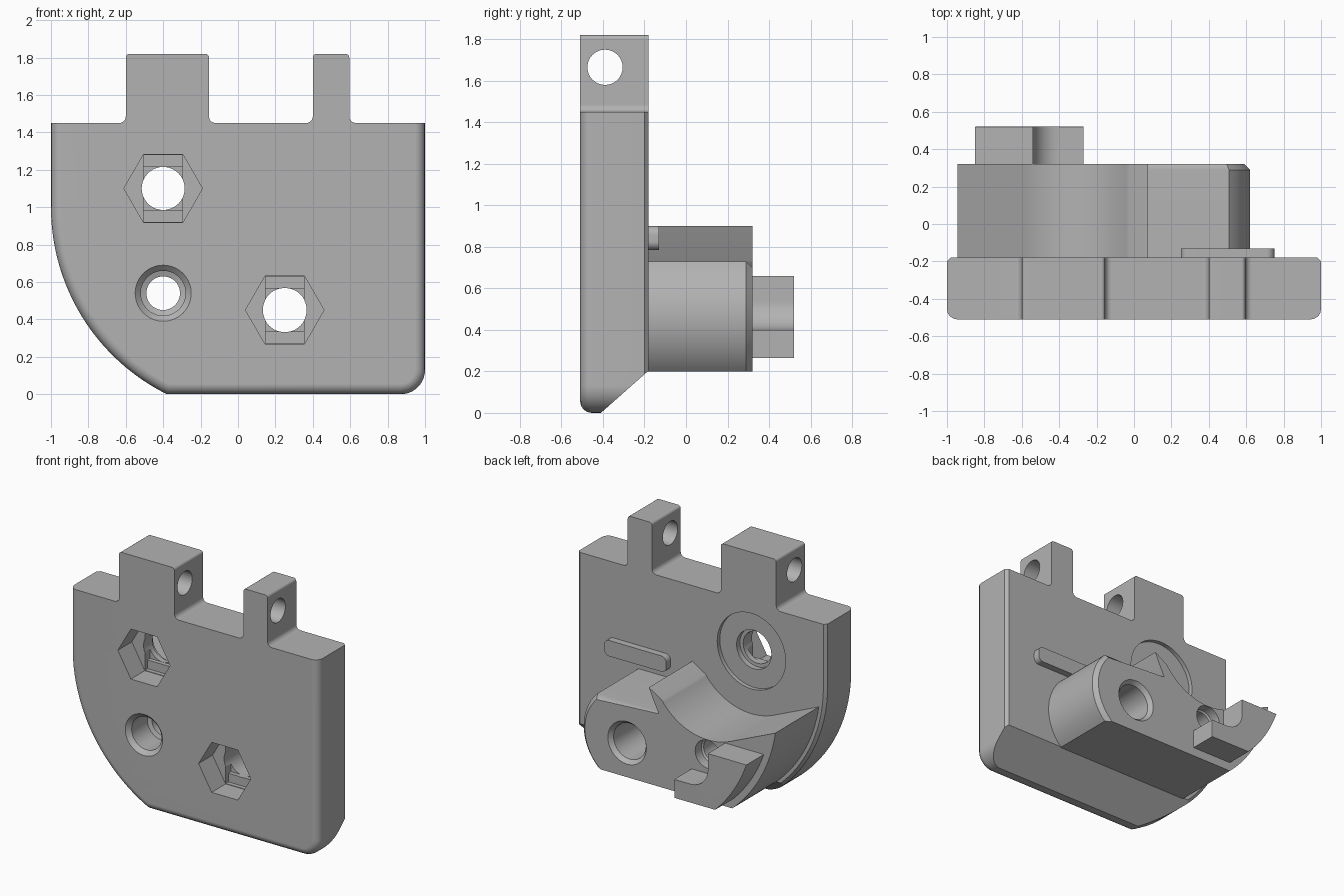
import bpy, bmesh
from math import radians, cos, sin, pi
from mathutils import Vector

default = bpy.data.objects.get("Cube")
if default:
    bpy.data.objects.remove(default, do_unlink=True)

grey = bpy.data.materials.new("plain grey")
grey.use_nodes = True
colour = (0.45, 0.45, 0.45, 1)
grey.diffuse_color = colour
grey.node_tree.nodes["Principled BSDF"].inputs["Base Color"].default_value = colour


def arc(cx, cz, r, a0, a1, n=12):
    """Points along an arc, angles in degrees."""
    angles = [radians(a0 + (a1 - a0) * i / n) for i in range(n + 1)]
    return [(cx + r * cos(a), cz + r * sin(a)) for a in angles]


def loft(name, rings, bevels=()):
    """Solid from matching rings; bevels are (edge rule, width, segments)."""
    bm = bmesh.new()
    loops = [[bm.verts.new(p) for p in ring] for ring in rings]
    for a, b in zip(loops, loops[1:]):
        for i in range(len(a)):
            j = (i + 1) % len(a)
            bm.faces.new((a[i], a[j], b[j], b[i]))
    bm.faces.new(loops[0])
    bm.faces.new(loops[-1])
    bmesh.ops.recalc_face_normals(bm, faces=bm.faces)
    for rule, width, segments in bevels:
        edges = [e for e in bm.edges if rule(*(v.co for v in e.verts))]
        bmesh.ops.bevel(bm, geom=edges, offset=width, segments=segments,
                        profile=0.5, affect='EDGES', clamp_overlap=True)
    bmesh.ops.recalc_face_normals(bm, faces=bm.faces)
    mesh = bpy.data.meshes.new(name)
    bm.to_mesh(mesh)
    bm.free()
    obj = bpy.data.objects.new(name, mesh)
    bpy.context.collection.objects.link(obj)
    mesh.materials.append(grey)
    return obj


def prism(name, outline, y0, y1, bevels=()):
    return loft(name, [[(x, y, z) for x, z in outline] for y in (y0, y1)], bevels)


def lathe(name, cx, cz, profile, n=40):
    """Turned solid along y from (y, radius) steps."""
    return loft(name, [[(x, y, z) for x, z in arc(cx, cz, r, 0, 360, n)[:-1]]
                       for y, r in profile])


def box(name, cx, cz, hx, hz, y0, y1):
    return prism(name, [(cx - hx, cz - hz), (cx + hx, cz - hz),
                        (cx + hx, cz + hz), (cx - hx, cz + hz)], y0, y1)


def rim(y, rule):
    """Edge rule: rim edges at depth y whose midpoint passes the rule."""
    def test(a, b):
        m = (a + b) / 2
        return abs(a.y - y) < 1e-4 and abs(b.y - y) < 1e-4 and rule(m.x, m.z)
    return test


FRONT, BACK, BLOCK, WING = -0.51, -0.18, 0.32, 0.52
SWEEP = (0.1165, 1.0)      # centre of the large rounded side
PIVOT = (-0.4, 1.1)        # upper hole and centre of the cradle
SCREW = (-0.4, 0.54)
BOLT = (0.25, 0.45)


def lug(x0, x1):
    """Outline of one hinge lug, from right to left, with filleted roots."""
    f, t, z, top = 0.035, 0.02, 1.45, 1.82
    return (arc(x1 + f, z + f, f, 270, 180, 5) + arc(x1 - t, top - t, t, 0, 90, 4)
            + arc(x0 + t, top - t, t, 90, 180, 4) + arc(x0 - f, z + f, f, 0, -90, 5))


# Main plate with its two hinge lugs
plate_outline = ([(-1, 1.45)] + arc(*SWEEP, 1.1165, 180, 243.6, 32)
                 + arc(0.87, 0.13, 0.13, 270, 360, 10) + [(1, 1.45)]
                 + lug(0.4, 0.595) + lug(-0.6, -0.155))
below_top = lambda x, z: z < 1.44
plate = prism("main_plate", plate_outline, FRONT, BACK,
              [(rim(FRONT, below_top), 0.055, 4), (rim(BACK, below_top), 0.02, 1)])

# Rear block: round lobe, hooked tip, cradle and swept end
block_outline = (arc(0.25, 0.465, 0.37, -45.7, 45.7, 20) + [(-0.005, 0.73), (0.035, 0.81), (0.075, 0.9)]
                 + arc(*PIVOT, 0.455, -35.4, -113.3, 28)
                 + arc(*SWEEP, 1.0717, 188.6, 228.3, 20))
on_lobe = lambda x, z: x > 0 and 0.21 < z < 0.74
block = prism("rear_block", block_outline, BACK - 0.02, BLOCK,
              [(rim(BLOCK, on_lobe), 0.03, 1)])

# Wing standing off the block, curved round the screw hole
wing_outline = (arc(*SWEEP, 1.0245, 199.4, 225.8, 14) + [(-0.27, 0.265), (-0.27, 0.4)]
                + arc(*SCREW, 0.14, 270, 180, 12) + [(-0.54, 0.66)])
off_screw = lambda x, z: (Vector((x, z)) - Vector(SCREW)).length > 0.145
wing = prism("rear_wing", wing_outline, BLOCK - 0.02, WING,
             [(rim(WING, off_screw), 0.035, 2)])

# Raised rib on the back of the plate
r = 0.04
rib_outline = (arc(0.75 - r, 0.785 + r, r, -90, 0, 5) + arc(0.75 - r, 0.9 - r, r, 0, 90, 5)
               + arc(0.25 + r, 0.9 - r, r, 90, 180, 5) + arc(0.25 + r, 0.785 + r, r, 180, 270, 5))
rib = prism("back_rib", rib_outline, BACK - 0.02, -0.13)

# Cutters: sloped underside and hinge pin hole
slope = loft("slope_cutter", [[(x, -0.41, 0), (x, 0.0, 0.363), (x, 0.0, -0.3), (x, -0.41, -0.3)]
                              for x in (-1.2, 1.2)])
pin = loft("pin_cutter", [[(x, y, z) for y, z in arc(-0.39, 1.665, 0.085, 0, 360, 32)[:-1]]
                          for x in (-0.8, 0.8)])
plate_cutters = [slope, pin]
shared_cutters = []

# Cutters: nut pockets stepping down to round bores
for label, (cx, cz) in (("pivot", PIVOT), ("bolt", BOLT)):
    plate_cutters += [
        prism(label + "_nut_cutter", arc(cx, cz, 0.21, 0, 360, 6)[:-1], -0.6, -0.35),
        box(label + "_step_cutter", cx, cz, 0.104, 0.178, -0.55, -0.32),
        box(label + "_square_cutter", cx, cz, 0.104, 0.115, -0.55, -0.29)]
plate_cutters += [
    lathe("pivot_bore_cutter", *PIVOT, [(-0.45, 0.115), (-0.25, 0.115), (-0.25 + 0.001, 0.14), (0, 0.14)]),
    lathe("pivot_recess_cutter", *PIVOT, [(-0.21, 0.275), (0, 0.275)], 56)]

# Cutters: long bores through plate and block
shared_cutters += [
    lathe("bolt_bore_cutter", *BOLT, [(-0.45, 0.115), (0.29, 0.13), (BLOCK, 0.155), (0.4, 0.222)]),
    lathe("screw_bore_cutter", *SCREW, [(-0.54, 0.18), (-0.48, 0.12), (-0.3, 0.12), (-0.29, 0.09),
                                        (0.24, 0.09), (0.25, 0.102), (0.4, 0.102)])]


def apply_modifier(obj, kind, **settings):
    mod = obj.modifiers.new(kind.lower(), kind)
    for key, value in settings.items():
        setattr(mod, key, value)
    bpy.context.view_layer.objects.active = obj
    bpy.ops.object.modifier_apply(modifier=mod.name)


for target, cutters in ((plate, plate_cutters + shared_cutters), (block, shared_cutters)):
    for cutter in cutters:
        apply_modifier(target, 'BOOLEAN', operation='DIFFERENCE', solver='EXACT', object=cutter)
for cutter in plate_cutters + shared_cutters:
    bpy.data.objects.remove(cutter, do_unlink=True)

# Smooth curves, crisp edges
for obj in (plate, block, wing, rib):
    bpy.ops.object.select_all(action='DESELECT')
    obj.select_set(True)
    bpy.context.view_layer.objects.active = obj
    bpy.ops.object.shade_smooth_by_angle(angle=radians(28))
    apply_modifier(obj, 'WEIGHTED_NORMAL', keep_sharp=True)
